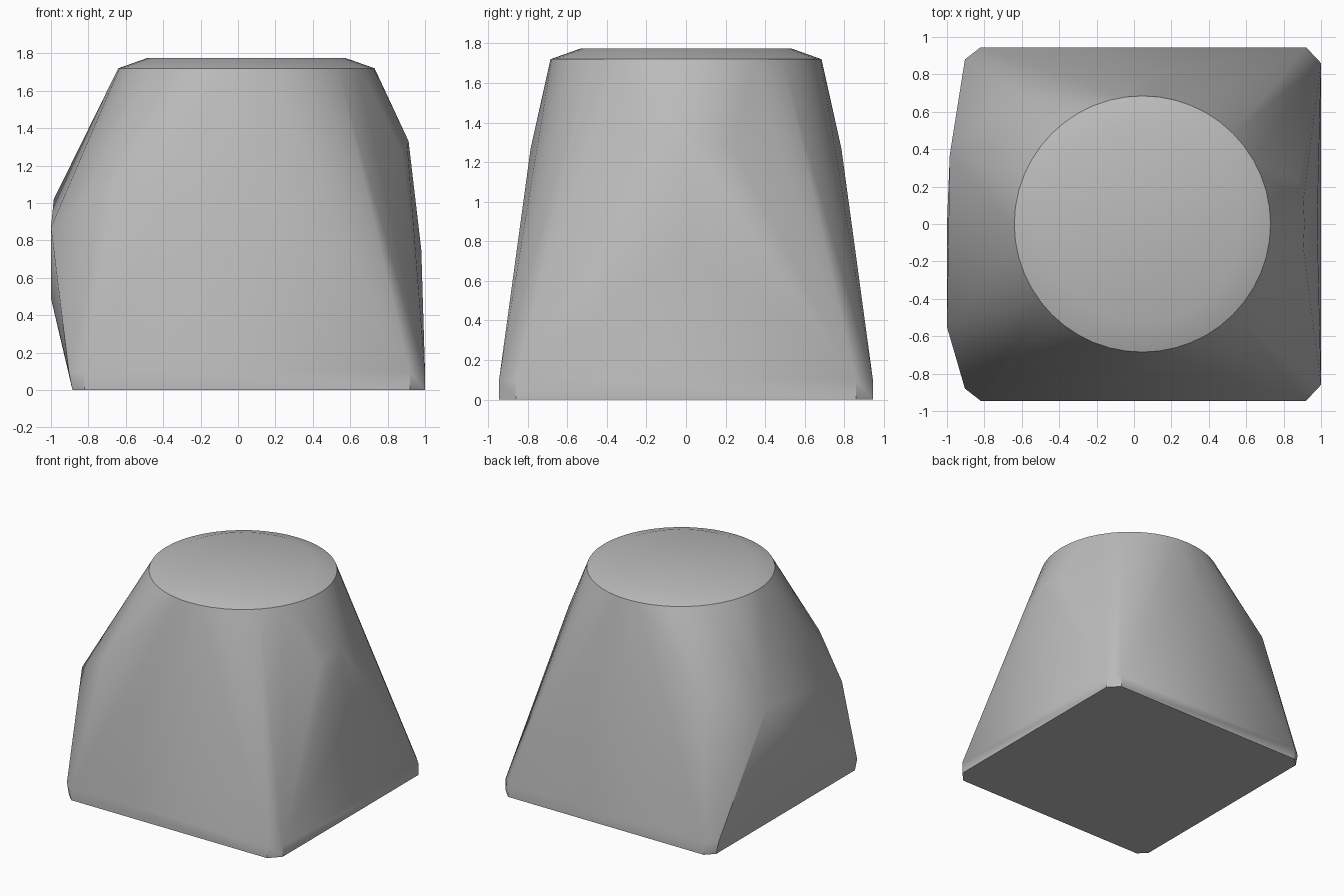
import bpy
import bmesh
import math

cube = bpy.data.objects.get("Cube")
if cube:
    bpy.data.objects.remove(cube, do_unlink=True)

grey = bpy.data.materials.new("plain grey")
grey.use_nodes = True
colour = (0.5, 0.5, 0.5, 1)
grey.diffuse_color = colour
grey.node_tree.nodes["Principled BSDF"].inputs["Base Color"].default_value = colour


def ring(radius, z, count=48, centre_x=0.045):
    """Points of a level circle."""
    return [(centre_x + radius * math.cos(i * math.tau / count),
             radius * math.sin(i * math.tau / count), z) for i in range(count)]


def mirrored(x, y, z):
    """A point on both the front and the back."""
    return [(x, y, z), (x, -y, z)]


# Round crown with a bevelled rim
points = ring(0.685, 1.72) + ring(0.53, 1.775)

# Square foot with clipped corners
for z in (0, 0.095):
    points += mirrored(1.0, 0.86, z) + mirrored(0.92, 0.945, z)
    points += mirrored(-0.885 - z * 0.2, 0.88, z) + mirrored(-0.82, 0.945, z)

# Gentle swell of the front and back
points += mirrored(0.03, 0.785, 1.27)

# Ridge on the left side
points += [(0.912, 0, 1.33), (0.98, 0, 0.75)]
points += mirrored(0.905, 0.12, 1.31) + mirrored(0.88, 0.23, 1.27)

# Shoulder bulge on the right side
points += mirrored(-0.67, 0.735, 1.12)
points += [(-0.985, 0.37, 1.02), (-1.0, -0.55, 0.87), (-1.0, 0, 0.49)]

# Wrap the outline points in one tight skin
bm = bmesh.new()
for p in points:
    bm.verts.new(p)
result = bmesh.ops.convex_hull(bm, input=bm.verts[:])
loose = {g for g in result["geom_interior"] + result["geom_unused"]
         if isinstance(g, bmesh.types.BMVert)}
bmesh.ops.delete(bm, geom=list(loose), context="VERTS")
bmesh.ops.dissolve_limit(bm, angle_limit=math.radians(0.5),
                         verts=bm.verts[:], edges=bm.edges[:])
bmesh.ops.recalc_face_normals(bm, faces=bm.faces[:])

mesh = bpy.data.meshes.new("tapered_block")
bm.to_mesh(mesh)
bm.free()
mesh.materials.append(grey)
block = bpy.data.objects.new("tapered_block", mesh)
bpy.context.collection.objects.link(block)

bpy.ops.object.select_all(action="DESELECT")
block.select_set(True)
bpy.context.view_layer.objects.active = block
bpy.ops.object.shade_smooth_by_angle(angle=math.radians(30))
